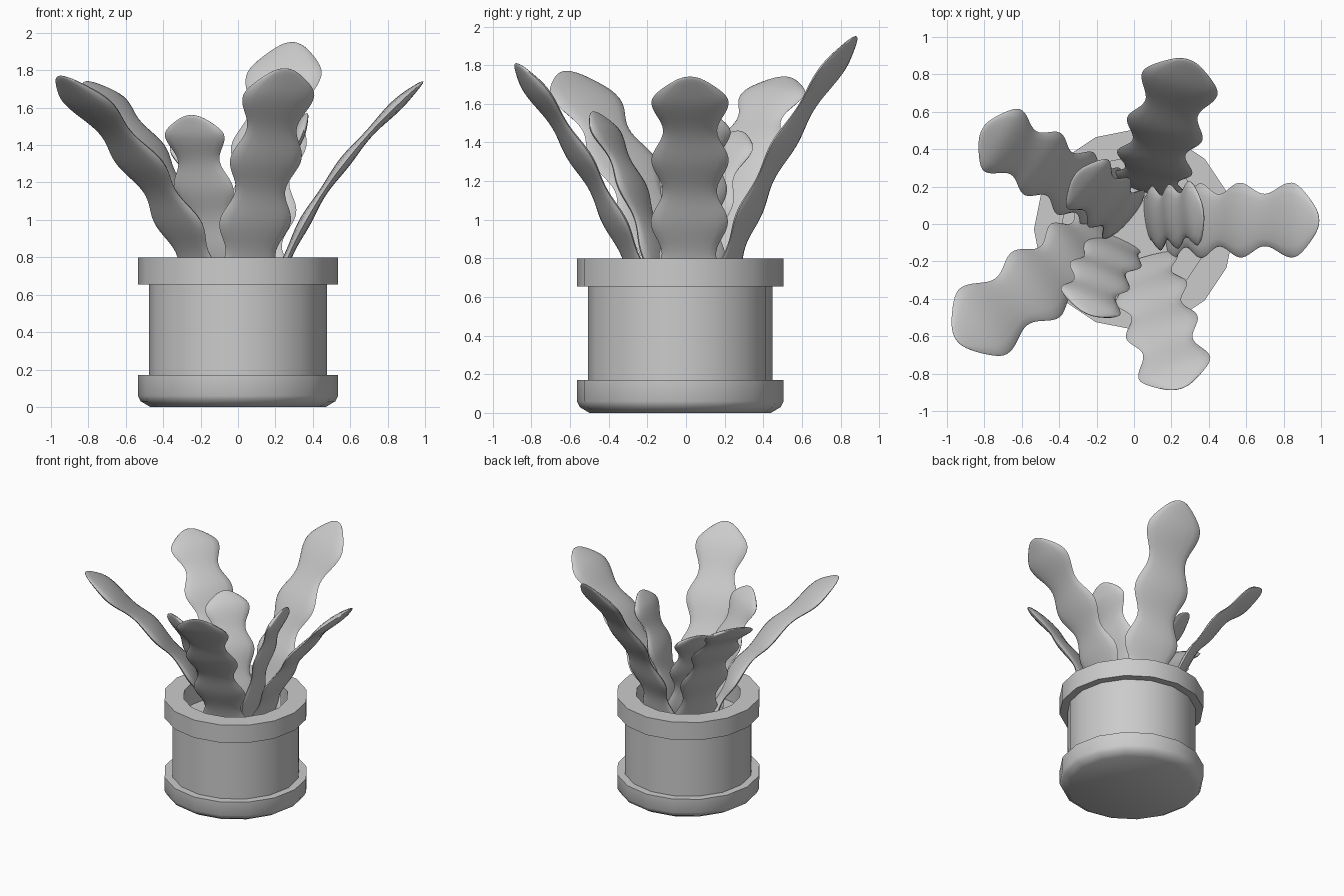
import bpy, bmesh, math
from mathutils import Vector

if "Cube" in bpy.data.objects:
    bpy.data.objects.remove(bpy.data.objects["Cube"], do_unlink=True)

grey = bpy.data.materials.new("plain_grey")
grey.use_nodes = True
grey.diffuse_color = (0.6, 0.6, 0.6, 1)
grey.node_tree.nodes["Principled BSDF"].inputs["Base Color"].default_value = (0.6, 0.6, 0.6, 1)


def finish(name, bm, angle):
    bmesh.ops.recalc_face_normals(bm, faces=bm.faces)
    mesh = bpy.data.meshes.new(name)
    bm.to_mesh(mesh)
    bm.free()
    mesh.materials.append(grey)
    obj = bpy.data.objects.new(name, mesh)
    bpy.context.collection.objects.link(obj)
    bpy.ops.object.select_all(action="DESELECT")
    obj.select_set(True)
    bpy.context.view_layer.objects.active = obj
    bpy.ops.object.shade_smooth_by_angle(angle=math.radians(angle))
    return obj


def skin(bm, rings):
    """Bridge successive rings of points and cap both ends."""
    loops = [[bm.verts.new(p) for p in ring] for ring in rings]
    for a, b in zip(loops, loops[1:]):
        for i in range(len(a)):
            j = (i + 1) % len(a)
            bm.faces.new((a[i], a[j], b[j], b[i]))
    bm.faces.new(loops[0])
    bm.faces.new(loops[-1])


# Pot: one turned sixteen-sided profile (radius, height)
SIDES = 16
profile = [(0.47, 0), (0.52, 0.03), (0.535, 0.06), (0.535, 0.17), (0.477, 0.17),
           (0.477, 0.655), (0.535, 0.655), (0.535, 0.8), (0.39, 0.8), (0.39, 0.62)]
bm = bmesh.new()
skin(bm, [[(r * math.cos(k * math.tau / SIDES), r * math.sin(k * math.tau / SIDES) - 0.03, z)
           for k in range(SIDES)] for r, z in profile])
finish("pot", bm, 35)


def leaf(name, root, mid, tip, size=1.0, steps=56, around=16):
    """Flat lobed leaf along a curve that passes through root, mid and tip."""
    root, mid, tip = Vector(root), Vector(mid), Vector(tip)
    handle = mid * 2 - (root + tip) / 2
    side = Vector((root.y - tip.y, tip.x - root.x, 0)).normalized()
    length = (mid - root).length + (tip - mid).length
    rings = []
    for i in range(steps + 1):
        # Rings crowd together toward the rounded tip
        s = length * max((i / steps) ** 1.5, 0.0004)
        t = 1 - s / length
        point = root * (1 - t) ** 2 + handle * 2 * t * (1 - t) + tip * t * t
        tangent = ((handle - root) * (1 - t) + (tip - handle) * t).normalized()
        normal = tangent.cross(side)
        cap = math.sqrt(max(0, 1 - max(0, 1 - s / (0.18 * size)) ** 2))
        lobe = math.cos(math.tau * (s / size - 0.18) / 0.39)
        half_width = size * cap * (0.17 + 0.03 * lobe)
        half_depth = cap * (0.027 + 0.005 * lobe)
        rings.append([point + side * half_width * math.cos(a) + normal * half_depth * math.sin(a)
                      for a in (k * math.tau / around for k in range(around))])
    bm = bmesh.new()
    skin(bm, rings)
    finish(name, bm, 80)


# Long outer leaves
leaf("long_leaf_left", (0.19, 0.01, 0.6), (0.49, 0.02, 1.2), (0.99, 0.02, 1.74))
leaf("long_leaf_front", (0.04, -0.21, 0.62), (0.13, -0.49, 1.22), (0.25, -0.88, 1.81))
leaf("long_leaf_back", (0.08, 0.19, 0.62), (0.14, 0.43, 1.25), (0.29, 0.88, 1.95), 1.05)
leaf("long_leaf_front_right", (-0.17, -0.06, 0.62), (-0.45, -0.27, 1.2), (-0.95, -0.62, 1.77), 1.08)
leaf("long_leaf_back_right", (-0.15, 0.12, 0.62), (-0.42, 0.28, 1.28), (-0.81, 0.51, 1.74), 0.96)

# Short inner leaves
leaf("short_leaf_left", (0.08, 0.03, 0.62), (0.21, 0.04, 1.15), (0.37, 0.07, 1.57), 0.87)
leaf("short_leaf_front", (-0.08, -0.1, 0.62), (-0.18, -0.27, 1.15), (-0.25, -0.48, 1.56), 0.87)
leaf("short_leaf_back", (-0.04, 0.04, 0.62), (-0.14, 0.12, 1.1), (-0.31, 0.27, 1.46), 0.85)
